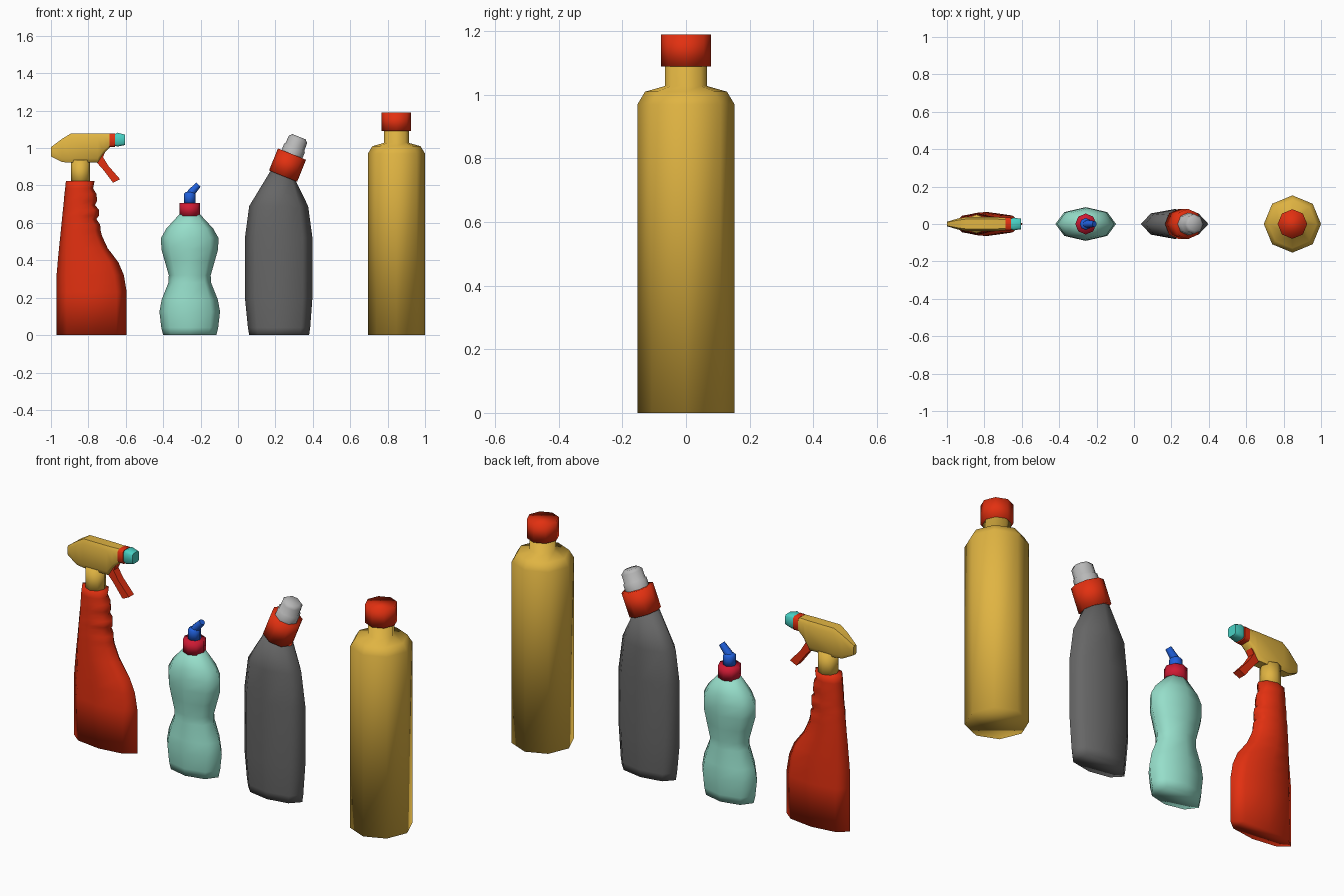
import bpy, bmesh, math
from mathutils import Vector

if "Cube" in bpy.data.objects:
    bpy.data.objects.remove(bpy.data.objects["Cube"])


def material(name, r, g, b):
    m = bpy.data.materials.new(name)
    lin = [((c / 255 + 0.055) / 1.055) ** 2.4 for c in (r, g, b)]
    m.diffuse_color = (*lin, 1)
    m.use_nodes = True
    m.node_tree.nodes["Principled BSDF"].inputs["Base Color"].default_value = m.diffuse_color
    return m


RED = material("red", 226, 48, 16)
YELLOW = material("yellow", 224, 180, 66)
MINT = material("mint", 150, 222, 202)
GREY = material("dark grey", 102, 102, 102)
SILVER = material("silver", 184, 184, 184)
BLUE = material("blue", 32, 96, 220)
TEAL = material("teal", 72, 208, 196)
CRIMSON = material("crimson", 208, 26, 52)


def ring(x, z, hw, hd, tilt=0, n=8):
    """Ellipse centred at (x, 0, z), leaning towards +x by tilt degrees."""
    t = math.radians(tilt)
    pts = []
    for i in range(n):
        a = 2 * math.pi * i / n
        u = hw * math.cos(a)
        pts.append(Vector((x + u * math.cos(t), hd * math.sin(a), z - u * math.sin(t))))
    return pts


def box_ring(x, z0, z1, hy, c=0.3):
    """Chamfered rectangle facing along x."""
    h, zc = (z1 - z0) / 2, (z0 + z1) / 2
    k = 1 - c
    shape = [(1, k), (k, 1), (-k, 1), (-1, k), (-1, -k), (-k, -1), (k, -1), (1, -k)]
    return [Vector((x, hy * a, zc + h * b)) for a, b in shape]


def loft(name, rings, mat, angle=None):
    bm = bmesh.new()
    loops = [[bm.verts.new(p) for p in r] for r in rings]
    n = len(loops[0])
    for a, b in zip(loops, loops[1:]):
        for i in range(n):
            j = (i + 1) % n
            bm.faces.new((a[i], a[j], b[j], b[i]))
    bm.faces.new(loops[0])
    bm.faces.new(loops[-1])
    bmesh.ops.recalc_face_normals(bm, faces=bm.faces)
    me = bpy.data.meshes.new(name)
    bm.to_mesh(me)
    bm.free()
    me.shade_smooth()
    if angle:
        me.set_sharp_from_angle(angle=math.radians(angle))
    me.materials.append(mat)
    ob = bpy.data.objects.new(name, me)
    bpy.context.collection.objects.link(ob)
    return ob


def along(x, z, tilt, steps):
    """Round rings along a leaning axis; steps are (distance, radius)."""
    t = math.radians(tilt)
    return [ring(x + d * math.sin(t), z + d * math.cos(t), r, r, tilt) for d, r in steps]


def sides(rows):
    """Rings from (z, left x, right x, half depth)."""
    return [ring((l + r) / 2, z, (r - l) / 2, d) for z, l, r, d in rows]


# Spray bottle: body with finger grips
loft("spray_body", sides([
    (0, -.97, -.595, .062), (.23, -.97, -.595, .064), (.32, -.97, -.61, .064),
    (.39, -.964, -.64, .063), (.465, -.957, -.697, .062), (.53, -.95, -.727, .06),
    (.56, -.947, -.735, .06), (.59, -.944, -.737, .059), (.62, -.941, -.757, .058),
    (.64, -.939, -.743, .058), (.67, -.936, -.743, .057), (.695, -.933, -.765, .056),
    (.72, -.931, -.753, .056), (.755, -.928, -.757, .055), (.785, -.924, -.775, .053),
    (.825, -.92, -.767, .052)]), RED)
loft("spray_neck", along(-.842, .80, 0, [(0, .051), (.135, .051)]), YELLOW)
loft("spray_head", [box_ring(*r) for r in [
    (-1, .955, 1.005, .012), (-.94, .925, 1.05, .03), (-.895, .922, 1.077, .038),
    (-.75, .922, 1.077, .038), (-.72, .97, 1.077, .036), (-.685, 1.005, 1.077, .033)]],
    YELLOW, 50)
loft("spray_collar", [box_ring(x, 1.005, 1.078, .035) for x in (-.687, -.657)], RED, 50)
loft("spray_nozzle", [box_ring(*r) for r in [
    (-.659, 1.012, 1.075, .028), (-.643, 1.008, 1.082, .034),
    (-.605, 1.016, 1.072, .028)]], TEAL, 50)


# Trigger: slightly curved lever
def lever(xa, za, xb, zb, hy):
    return [Vector(p) for p in ((xa, -hy, za), (xb, -hy, zb), (xb, hy, zb), (xa, hy, za))]


loft("spray_trigger", [
    lever(-.77, .95, -.705, .99, .02), lever(-.755, .922, -.722, .952, .021),
    lever(-.725, .89, -.693, .905, .021), lever(-.668, .815, -.63, .833, .021)], RED, 50)

# Dish soap bottle
loft("soap_body", [ring(-.258, z, w, d) for z, w, d in [
    (0, .142, .078), (.04, .152, .085), (.125, .162, .09), (.19, .15, .086),
    (.28, .114, .076), (.32, .112, .076), (.39, .132, .083), (.46, .152, .088),
    (.52, .153, .088), (.57, .125, .08), (.645, .056, .05)]], MINT)
loft("soap_cap", along(-.258, .638, 0, [(0, .056), (.068, .056)]), CRIMSON)
loft("soap_spout_base", along(-.258, .70, 0, [(0, .032), (.055, .032), (.064, .022)]), BLUE)
loft("soap_spout", along(-.265, .745, 42, [(0, .019), (.025, .021), (.08, .016)]), BLUE, 60)

# Angled-neck cleaner bottle
loft("cleaner_body", sides([
    (0, .06, .38, .07), (.04, .053, .386, .074), (.2, .037, .398, .08),
    (.52, .037, .398, .08), (.69, .06, .375, .077)])
    + [ring(.241, .855, .07, .066, 22)], GREY)
loft("cleaner_collar", along(.241, .85, 22, [(0, .081), (.127, .081)]), RED)
loft("cleaner_nozzle", along(.289, .968, 22, [
    (-.01, .06), (.035, .06), (.04, .054), (.085, .053), (.1, .038)]), SILVER, 60)

# Tall round bottle
loft("tall_body", along(.847, 0, 0, [
    (0, .153), (.97, .153), (1.01, .129), (1.028, .066), (1.1, .066)]), YELLOW)
loft("tall_cap", along(.847, 1.09, 0, [(0, .079), (.1, .079)]), RED)
